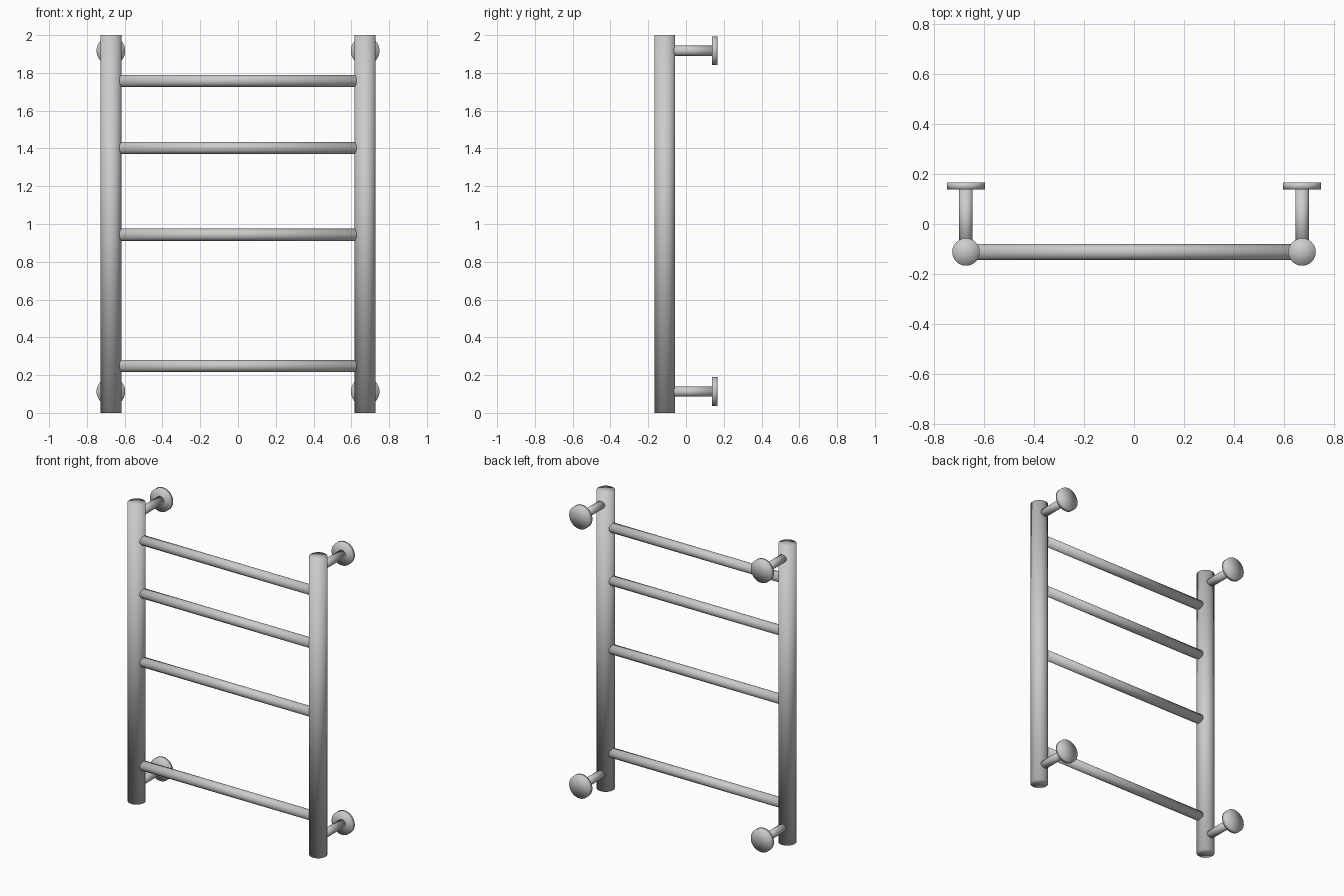
import bpy
from mathutils import Vector

if "Cube" in bpy.data.objects:
    bpy.data.objects.remove(bpy.data.objects["Cube"])

metal = bpy.data.materials.new("grey_metal")
metal.diffuse_color = (0.6, 0.6, 0.6, 1)
metal.use_nodes = True
metal.node_tree.nodes["Principled BSDF"].inputs["Base Color"].default_value = metal.diffuse_color

POST_X, POST_Y = 0.673, -0.112
BACK_Y = 0.167


def rod(name, start, end, radius, sides=32):
    """Smooth capped cylinder between two points."""
    a, b = Vector(start), Vector(end)
    bpy.ops.mesh.primitive_cylinder_add(
        vertices=sides, radius=radius, depth=(b - a).length,
        end_fill_type='TRIFAN', location=(a + b) / 2,
        rotation=(b - a).to_track_quat('Z', 'Y').to_euler())
    obj = bpy.context.object
    obj.name = name
    obj.data.materials.append(metal)
    bpy.ops.object.shade_smooth()
    return obj


# Upright posts with wall brackets near top and bottom
for side, sx in (("left", -1), ("right", 1)):
    x = sx * POST_X
    rod(f"{side}_post", (x, POST_Y, 0), (x, POST_Y, 2), 0.055, 48)
    for level, z in (("lower", 0.113), ("upper", 1.917)):
        rod(f"{side}_{level}_bracket_stem", (x, POST_Y, z), (x, 0.15, z), 0.027)
        rod(f"{side}_{level}_wall_flange", (x, 0.138, z), (x, BACK_Y, z), 0.076, 40)

# Horizontal towel rails
for i, z in enumerate((0.249, 0.943, 1.403, 1.758), 1):
    rod(f"towel_rail_{i}", (-POST_X, POST_Y, z), (POST_X, POST_Y, z), 0.032)
